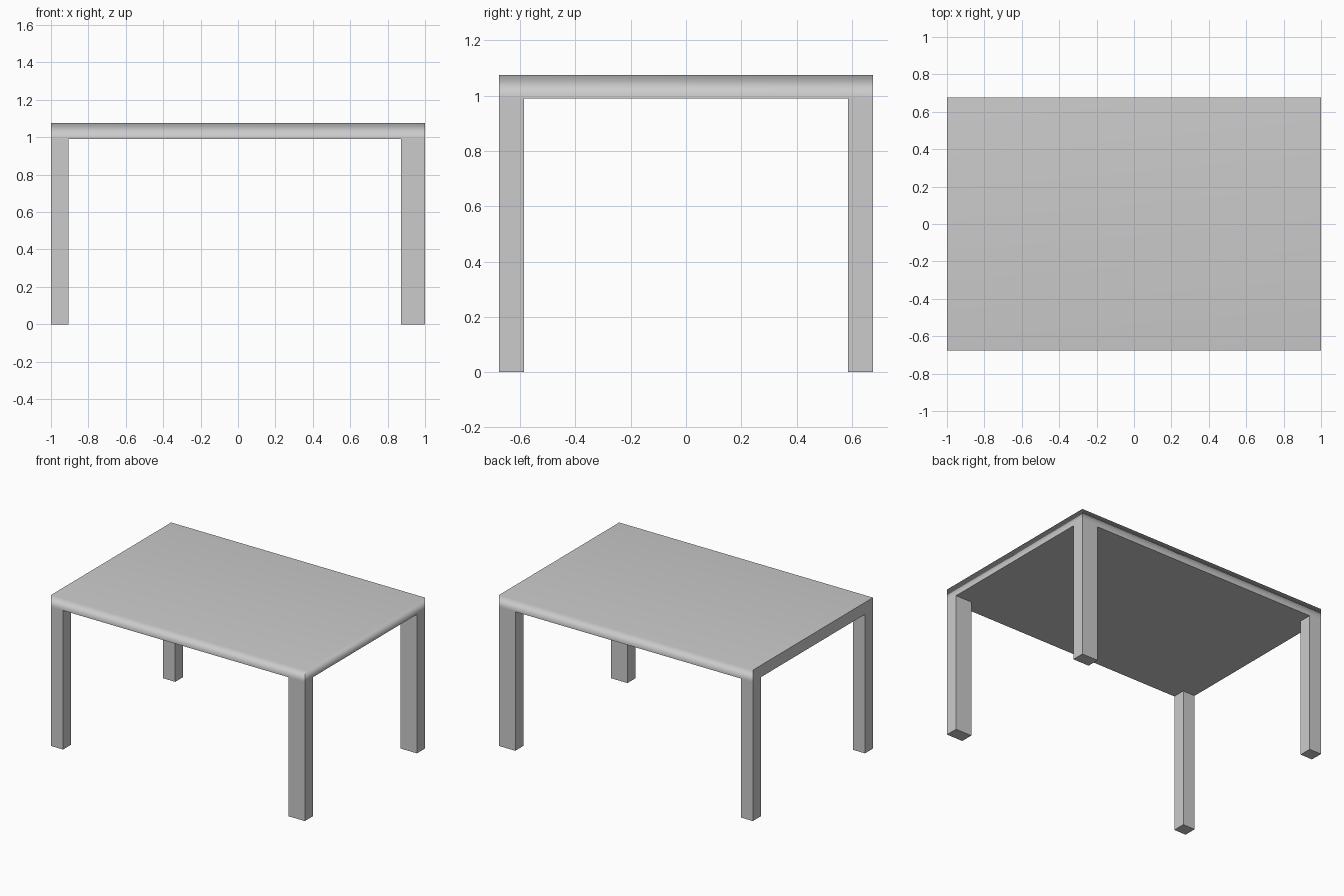
import bpy, bmesh
from mathutils import Vector

if "Cube" in bpy.data.objects:
    bpy.data.objects.remove(bpy.data.objects["Cube"])

HX, HY = 1.0, 0.676      # half length and half depth
UNDER, TOP = 0.99, 1.075  # slab underside and upper surface


def box(name, lo, hi):
    lo, hi = Vector(lo), Vector(hi)
    bm = bmesh.new()
    bmesh.ops.create_cube(bm, size=1)
    bmesh.ops.scale(bm, vec=hi - lo, verts=bm.verts)
    bmesh.ops.translate(bm, vec=(lo + hi) / 2, verts=bm.verts)
    mesh = bpy.data.meshes.new(name)
    bm.to_mesh(mesh)
    bm.free()
    obj = bpy.data.objects.new(name, mesh)
    bpy.context.collection.objects.link(obj)
    return obj


# Tabletop: upper edges shade softly into the sides, except at the left end
top = box("tabletop", (-HX, -HY, UNDER), (HX, HY, TOP))
for poly in top.data.polygons:
    poly.use_smooth = True
for edge in top.data.edges:
    a, b = (top.data.vertices[i].co for i in edge.vertices)
    upper = min(a.z, b.z) > (UNDER + TOP) / 2
    left = max(a.x, b.x) < 0
    edge.use_edge_sharp = left or not upper
mod = top.modifiers.new("soft_edges", 'WEIGHTED_NORMAL')
mod.mode = 'FACE_AREA'
mod.keep_sharp = True

# Legs: flush with the corners, the right pair is wider
LEG_Y = 0.09
for side, x0, x1 in (("left", -HX, -0.905), ("right", 0.872, HX)):
    box(f"front_{side}_leg", (x0, -HY, 0), (x1, -HY + LEG_Y, UNDER))
    box(f"back_{side}_leg", (x0, HY - LEG_Y, 0), (x1, HY, UNDER))
